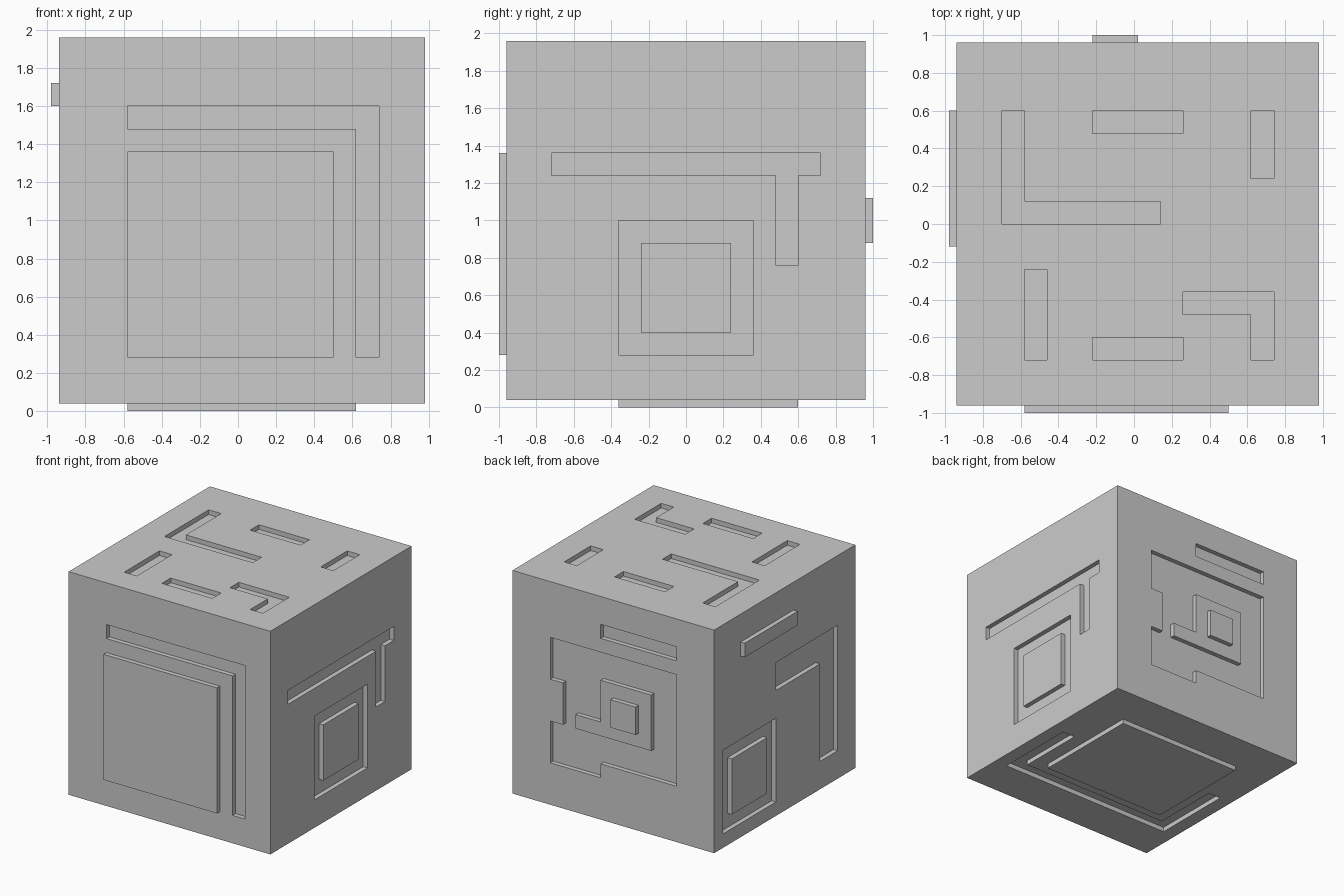
import bpy
import bmesh
from mathutils import Vector

if "Cube" in bpy.data.objects:
    bpy.data.objects.remove(bpy.data.objects["Cube"])

CELLS = 16            # relief grid per side
SIZE = 1.92
STEP = SIZE / CELLS
DEPTH = 0.04          # height of every raised or sunken step
CENTRE = Vector((0.02, 0.0, 1.0))

# Relief per side: rectangles (u0, v0, u1, v1) in grid cells.
# cut = sunken, keep = islands left flush inside a cut, out = raised
# (axis, sign) of the side's normal; u, v are the remaining axes in x, y, z order
RELIEF = {
    # front
    (1, -1): dict(cut=[(3, 12, 14, 13), (13, 2, 14, 13)], out=[(3, 2, 12, 11)]),
    # back
    (1, 1): dict(cut=[(3, 13, 9, 14), (9, 3, 13, 12), (3, 4, 9, 12)],
                 keep=[(12, 6, 13, 9), (5, 6, 9, 10), (9, 6, 11, 7)],
                 out=[(6, 7, 8, 9)]),
    # right
    (0, 1): dict(cut=[(2, 10, 14, 11), (12, 6, 13, 10), (5, 2, 11, 8)],
                 keep=[(6, 3, 10, 7)]),
    # left
    (0, -1): dict(cut=[(2, 9, 9, 11), (2, 2, 4, 9), (9, 1, 15, 7)],
                  keep=[(10, 2, 14, 6)], out=[(7, 13, 13, 14)]),
    # top
    (2, 1): dict(cut=[(2, 8, 3, 13), (2, 8, 9, 9), (6, 12, 10, 13),
                      (13, 10, 14, 13), (3, 2, 4, 6), (6, 2, 10, 3),
                      (10, 4, 14, 5), (13, 2, 14, 5)]),
    # bottom
    (2, -1): dict(cut=[(1, 3, 15, 4), (1, 3, 2, 9), (14, 3, 15, 9)],
                  out=[(3, 5, 13, 13)]),
}


def inside(rects, u, v):
    return any(a < u < c and b < v < d for a, b, c, d in rects)


def side_faces(bm, axis, sign, test):
    """Surface cells of one side whose grid position passes the test."""
    u_axis, v_axis = [a for a in range(3) if a != axis]
    found = []
    for f in bm.faces:
        c = f.calc_center_median()
        if abs(c[axis] - sign * SIZE / 2) > 1e-4:
            continue
        u = (c[u_axis] + SIZE / 2) / STEP
        v = (c[v_axis] + SIZE / 2) / STEP
        if test(u, v):
            found.append(f)
    return found


def push(bm, faces, offset):
    """Extrude a patch of cells straight in or out."""
    if not faces:
        return
    result = bmesh.ops.extrude_face_region(bm, geom=faces)["geom"]
    old = [f for f in faces if f.is_valid]
    if old:
        bmesh.ops.delete(bm, geom=old, context='FACES')
    verts = [g for g in result if g.is_valid and isinstance(g, bmesh.types.BMVert)]
    bmesh.ops.translate(bm, verts=verts, vec=offset)


# Gridded cube
bm = bmesh.new()
bmesh.ops.create_cube(bm, size=SIZE)
bmesh.ops.subdivide_edges(bm, edges=bm.edges[:], cuts=CELLS - 1, use_grid_fill=True)

# Sunken and raised patterns on all six sides
for (axis, sign), r in RELIEF.items():
    cut, keep, out = r["cut"], r.get("keep", []), r.get("out", [])
    normal = Vector((0, 0, 0))
    normal[axis] = sign
    push(bm, side_faces(bm, axis, sign,
                        lambda u, v: inside(cut, u, v) and not inside(keep, u, v)),
         normal * -DEPTH)
    push(bm, side_faces(bm, axis, sign, lambda u, v: inside(out, u, v)),
         normal * DEPTH)

# Merge flat cells back into clean faces
bmesh.ops.recalc_face_normals(bm, faces=bm.faces[:])
bmesh.ops.dissolve_limit(bm, angle_limit=0.01, verts=bm.verts[:], edges=bm.edges[:])
bmesh.ops.translate(bm, verts=bm.verts[:], vec=CENTRE)

mesh = bpy.data.meshes.new("relief_block")
bm.to_mesh(mesh)
bm.free()
block = bpy.data.objects.new("relief_block", mesh)
bpy.context.collection.objects.link(block)
